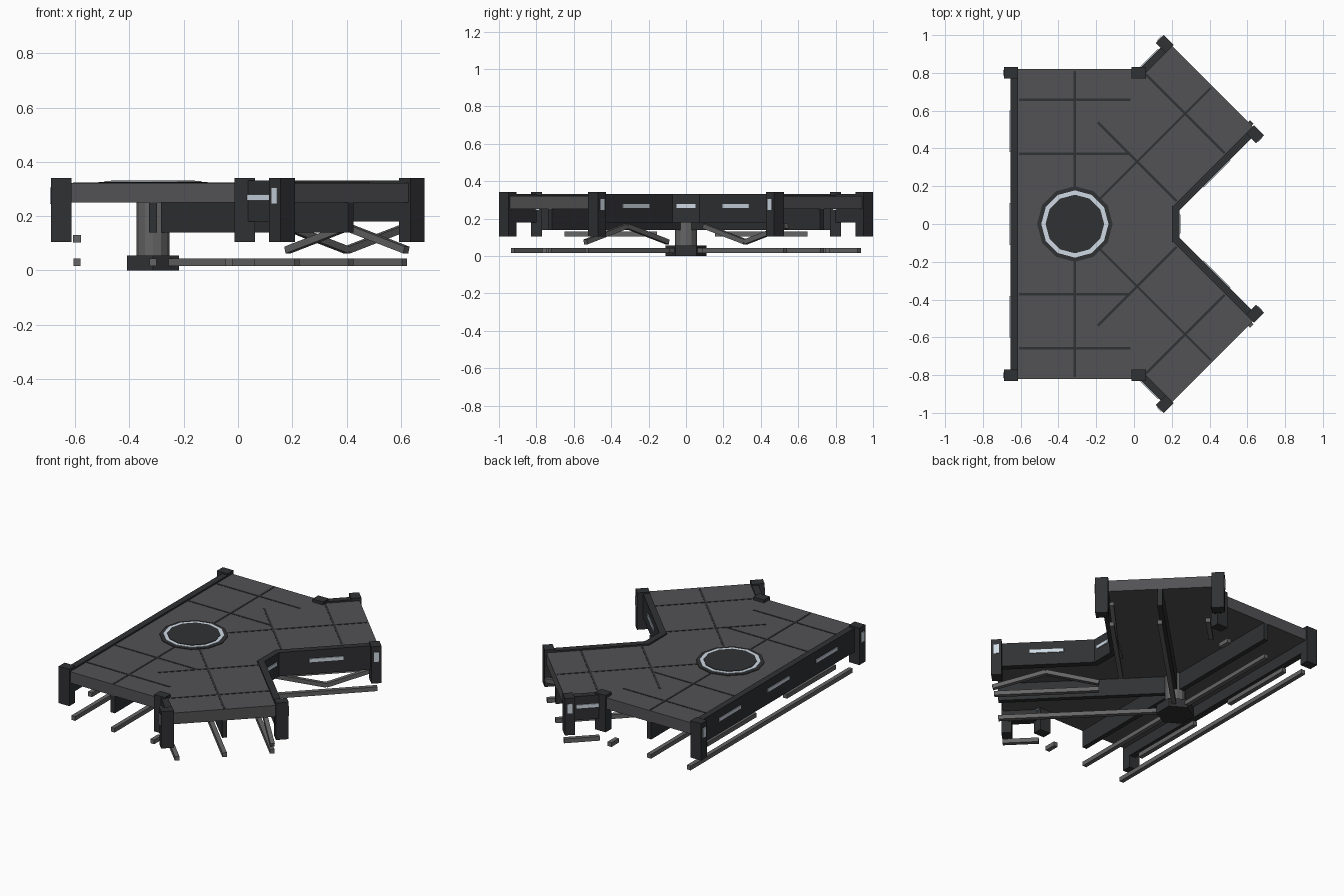
import bpy, math
from mathutils import Vector

if "Cube" in bpy.data.objects:
    bpy.data.objects.remove(bpy.data.objects["Cube"])

CX = -0.313          # hub position on x


def material(name, rgb):
    m = bpy.data.materials.new(name)
    m.diffuse_color = (*rgb, 1)
    m.use_nodes = True
    m.node_tree.nodes["Principled BSDF"].inputs["Base Color"].default_value = m.diffuse_color
    return m


DECK = material("deck_grey", (0.085, 0.085, 0.09))
DARK = material("dark_metal", (0.03, 0.031, 0.034))
RAIL = material("rail_metal", (0.13, 0.13, 0.13))
GLOW = material("pale_light", (0.62, 0.7, 0.78))


def bar(name, p, q, w, h, mat):
    """Box of width w and height h running from p to q."""
    p, q = Vector(p), Vector(q)
    d = (q - p).normalized()
    side = Vector((0, 0, 1)).cross(d).normalized() * w / 2
    up = d.cross(side).normalized() * h / 2
    verts = [e + s * side + u * up for e in (p, q)
             for s, u in ((-1, -1), (1, -1), (1, 1), (-1, 1))]
    faces = [(3, 2, 1, 0), (4, 5, 6, 7)]
    faces += [(i, (i + 1) % 4, (i + 1) % 4 + 4, i + 4) for i in range(4)]
    me = bpy.data.meshes.new(name)
    me.from_pydata(verts, [], faces)
    me.materials.append(mat)
    bpy.context.collection.objects.link(bpy.data.objects.new(name, me))


def slab(name, outline, z0, z1, mat):
    """Extruded flat outline."""
    n = len(outline)
    verts = [(x, y, z) for z in (z0, z1) for x, y in outline]
    faces = [tuple(reversed(range(n))), tuple(range(n, 2 * n))]
    faces += [(i, (i + 1) % n, (i + 1) % n + n, i + n) for i in range(n)]
    me = bpy.data.meshes.new(name)
    me.from_pydata(verts, [], faces)
    me.materials.append(mat)
    bpy.context.collection.objects.link(bpy.data.objects.new(name, me))


def disc(name, r, z0, z1, n, mat):
    pts = [(CX - r * math.sin(2 * math.pi * i / n), r * math.cos(2 * math.pi * i / n))
           for i in range(n)]
    slab(name, pts, z0, z1, mat)


def arm_point(angle, side):
    """Maps (distance along arm, distance towards side, height) to the world."""
    a = math.radians(angle)
    return lambda l, t, z: Vector((CX + l * math.cos(a) - side * t * math.sin(a),
                                   l * math.sin(a) + side * t * math.cos(a), z))


# Deck outline: right half walked upward, mirrored in y
diag = arm_point(45, -1)
half = [diag(0.445, 0.33, 0), diag(1.03, 0.33, 0), diag(1.03, -0.33, 0),
        Vector((CX + 0.33, 0.797, 0)), Vector((CX + 0.33, 0.82, 0)), Vector((CX - 0.33, 0.82, 0))]
outline = [(v.x, v.y) for v in half]
outline += [(x, -y) for x, y in reversed(outline)]
slab("deck", outline, 0.25, 0.322, DECK)

# Hub: base, column and deck ring
disc("hub_base", 0.11, 0, 0.055, 6, DARK)
disc("hub_column", 0.06, 0.055, 0.25, 12, RAIL)
disc("hub_plate", 0.2, 0.32, 0.326, 12, DARK)
disc("hub_light_ring", 0.178, 0.326, 0.329, 12, GLOW)
disc("hub_cap", 0.155, 0.329, 0.332, 12, DARK)


def wall(name, P, l0, l1, lights, length):
    """Parapet along an arm edge with light strips on its outer face."""
    bar(name, P(l0, 0.32, 0.256), P(l1, 0.32, 0.256), 0.04, 0.152, DARK)
    for c in lights:
        bar(name + "_light", P(c - length / 2, 0.341, 0.268),
            P(c + length / 2, 0.341, 0.268), 0.008, 0.022, GLOW)


for s in (1, -1):
    for angle, L in ((90 * s, 0.82), (45 * s, 1.03)):
        straight = abs(angle) == 90
        tag = "side_arm" if straight else "diagonal_arm"
        C = arm_point(angle, s)

        # Girder, floor rail and deck seams on the arm centreline
        bar(tag + "_girder", C(0.04, 0, 0.195), C(L, 0, 0.195), 0.03, 0.11, DARK)
        bar(tag + "_floor_rail", C(0, 0, 0.03), C(L, 0, 0.03), 0.027, 0.027, RAIL)
        bar(tag + "_seam", C(0.18, 0, 0.322), C(L - 0.01, 0, 0.322), 0.012, 0.004, DARK)
        for f in (0.453, 0.802):
            bar(tag + "_cross_seam", C(f * L, -0.295, 0.322), C(f * L, 0.295, 0.322),
                0.012, 0.004, DARK)

        for t in (1, -1):
            P = arm_point(angle, s * t)
            # End posts with side lights
            bar(tag + "_post", P(L - 0.05, 0.338, 0.223), P(L + 0.01, 0.338, 0.223),
                0.075, 0.236, DARK)
            bar(tag + "_post_light", P(L - 0.035, 0.376, 0.275), P(L - 0.005, 0.376, 0.275),
                0.008, 0.06, GLOW)
            # Edge floor rails
            if straight:
                start = 0 if t == 1 else 0.745
            else:
                start = 0.82 if t == 1 else 0.42
            bar(tag + "_edge_rail", P(start, 0.28, 0.03), P(L, 0.28, 0.03), 0.027, 0.027, RAIL)

            if straight and t == 1:
                # Long back wall half and its pipe
                wall("back_wall", P, 0, L - 0.03, [0.49], 0.22)
                bar("back_pipe", P(0.155, 0.28, 0.117), P(0.65, 0.28, 0.117), 0.028, 0.028, RAIL)
            elif not straight and t == 1:
                wall("outer_wall", P, 0.797, L - 0.03, [0.9], 0.13)
            elif not straight:
                # Notch wall with bent brace below, opposite bends on each side
                wall("notch_wall", P, 0.43, L - 0.03, [0.72], 0.2)
                za, zb = (0.16, 0.075) if s == 1 else (0.075, 0.16)
                mid = P(0.73, 0.28, zb)
                bar("brace_inner", P(0.42, 0.28, za), mid, 0.026, 0.026, RAIL)
                bar("brace_outer", mid, P(1.04, 0.28, za), 0.026, 0.026, RAIL)

# Middle strip of the back wall and the short notch wall
bar("back_wall_mid_light", (CX - 0.341, -0.11, 0.268), (CX - 0.341, 0.11, 0.268), 0.008, 0.022, GLOW)
bar("notch_mid_wall", (0.22, -0.095, 0.256), (0.22, 0.095, 0.256), 0.04, 0.152, DARK)
bar("notch_mid_light", (0.241, -0.05, 0.268), (0.241, 0.05, 0.268), 0.008, 0.022, GLOW)
